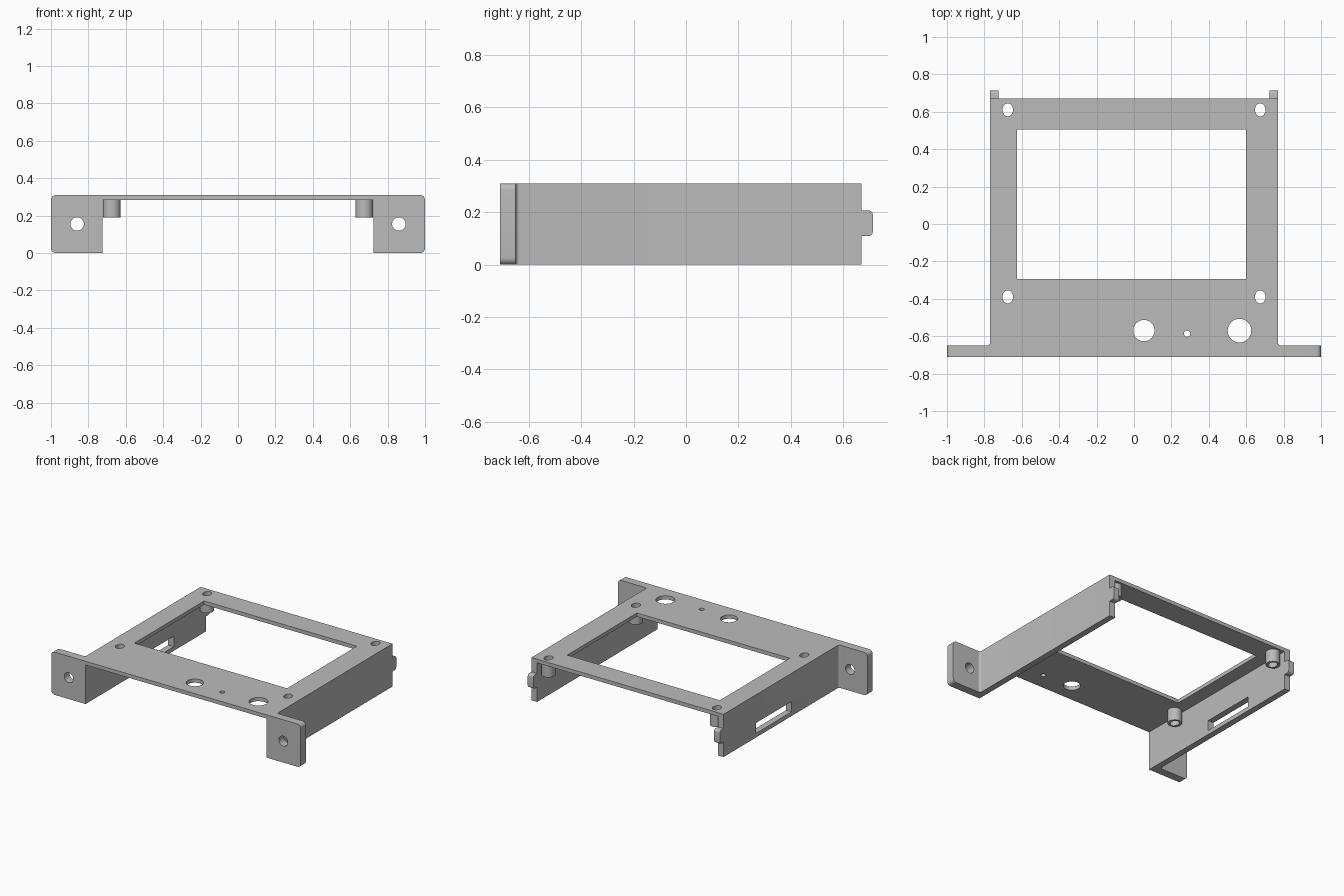
import bpy, bmesh
from math import sin, cos, pi
from mathutils import Vector

if "Cube" in bpy.data.objects:
    bpy.data.objects.remove(bpy.data.objects["Cube"], do_unlink=True)

grey = bpy.data.materials.new("plain grey")
grey.use_nodes = True
grey.diffuse_color = (0.5, 0.5, 0.5, 1)
grey.node_tree.nodes["Principled BSDF"].inputs["Base Color"].default_value = (0.5, 0.5, 0.5, 1)

# Map (u, v, depth) to world space for a profile drawn in each plane
PLANES = {
    "xy": lambda u, v, d: Vector((u, v, d)),
    "xz": lambda u, v, d: Vector((u, d, v)),
    "yz": lambda u, v, d: Vector((d, u, v)),
}


def prism(name, outline, plane, low, high):
    """Extrude a flat outline from low to high along the plane's normal."""
    place = PLANES[plane]
    bm = bmesh.new()
    face = bm.faces.new([bm.verts.new(place(u, v, low)) for u, v in outline])
    moved = bmesh.ops.extrude_face_region(bm, geom=[face])["geom"]
    bmesh.ops.translate(bm, vec=place(0, 0, high - low),
                        verts=[g for g in moved if isinstance(g, bmesh.types.BMVert)])
    bmesh.ops.recalc_face_normals(bm, faces=bm.faces)
    mesh = bpy.data.meshes.new(name)
    bm.to_mesh(mesh)
    bm.free()
    mesh.materials.append(grey)
    obj = bpy.data.objects.new(name, mesh)
    bpy.context.collection.objects.link(obj)
    return obj


def arc(cu, cv, ru, rv, start, end, steps):
    return [(cu + ru * cos(start + (end - start) * i / steps),
             cv + rv * sin(start + (end - start) * i / steps)) for i in range(steps + 1)]


def ellipse(cu, cv, ru, rv=None, steps=40):
    return arc(cu, cv, ru, rv or ru, 0, 2 * pi, steps)[:-1]


def rect(u0, u1, v0, v1):
    return [(u0, v0), (u1, v0), (u1, v1), (u0, v1)]


def round_end(u0, u1, v0, v1, r):
    """Rectangle whose two corners at u1 are rounded."""
    return ([(u0, v0)] + arc(u1 - r, v0 + r, r, r, -pi / 2, 0, 6)
            + arc(u1 - r, v1 - r, r, r, 0, pi / 2, 6) + [(u0, v1)])


def activate(obj):
    bpy.ops.object.select_all(action="DESELECT")
    bpy.context.view_layer.objects.active = obj
    obj.select_set(True)


def cut(obj, outline, plane, low, high):
    cutter = prism("cutter", outline, plane, low, high)
    cutter.hide_render = True
    mod = obj.modifiers.new("cut", "BOOLEAN")
    mod.operation, mod.solver, mod.object = "DIFFERENCE", "EXACT", cutter
    activate(obj)
    bpy.ops.object.modifier_apply(modifier=mod.name)
    bpy.data.objects.remove(cutter, do_unlink=True)


TOP, UNDER = 0.31, 0.283
FRONT, BACK = -0.71, 0.67
INNER, OUTER = 0.725, 0.77
FLANGE_BACK, FILLET = -0.65, 0.015
POSTS = [(s * 0.675, y) for s in (-1, 1) for y in (-0.39, 0.61)]

# Top plate with display window, control holes and screw holes
plate = prism("top_plate", rect(-INNER, INNER, FRONT, BACK), "xy", UNDER, TOP)
openings = [rect(-0.625, 0.6, -0.295, 0.505),
            ellipse(0.053, -0.57, 0.057), ellipse(0.564, -0.57, 0.063),
            ellipse(0.284, -0.586, 0.017)]
openings += [ellipse(x, y, 0.028, 0.035) for x, y in POSTS]
for hole in openings:
    cut(plate, hole, "xy", UNDER - 0.1, TOP + 0.1)
parts = [plate]

for side, s in (("left", 1), ("right", -1)):
    # Side wall with a small fillet where it meets the flange
    fillet = arc(OUTER + FILLET, FLANGE_BACK + FILLET, FILLET, FILLET, 1.5 * pi, pi, 6)
    outline = [(INNER, BACK), (INNER, FRONT), (OUTER, FRONT), (OUTER, FLANGE_BACK)]
    outline += fillet + [(OUTER, BACK)]
    wall = prism(side + "_wall", [(s * x, y) for x, y in outline], "xy", 0, TOP)
    if side == "right":
        cut(wall, rect(-0.11, 0.3, 0.03, 0.105), "yz", -0.9, -0.6)

    # Front mounting flange with a bolt hole
    outline = round_end(OUTER, 1.0, 0, TOP, 0.026)
    flange = prism(side + "_flange", [(s * x, z) for x, z in outline],
                   "xz", FRONT, FLANGE_BACK)
    cut(flange, ellipse(s * 0.86, 0.155, 0.036), "xz", FRONT - 0.1, FLANGE_BACK + 0.1)

    # Locating tab at the back of the wall
    tab = prism(side + "_back_tab", round_end(BACK, 0.713, 0.109, 0.207, 0.016),
                "yz", *sorted((s * INNER, s * OUTER)))
    parts += [wall, flange, tab]

# Hollow screw posts under the plate
for i, (x, y) in enumerate(POSTS):
    post = prism(f"screw_post_{i + 1}", ellipse(x, y, 0.047), "xy", 0.19, UNDER)
    cut(post, ellipse(x, y, 0.028, 0.035), "xy", 0.1, TOP)
    parts.append(post)

for obj in parts:
    activate(obj)
    bpy.ops.object.shade_smooth_by_angle(angle=pi / 6)
